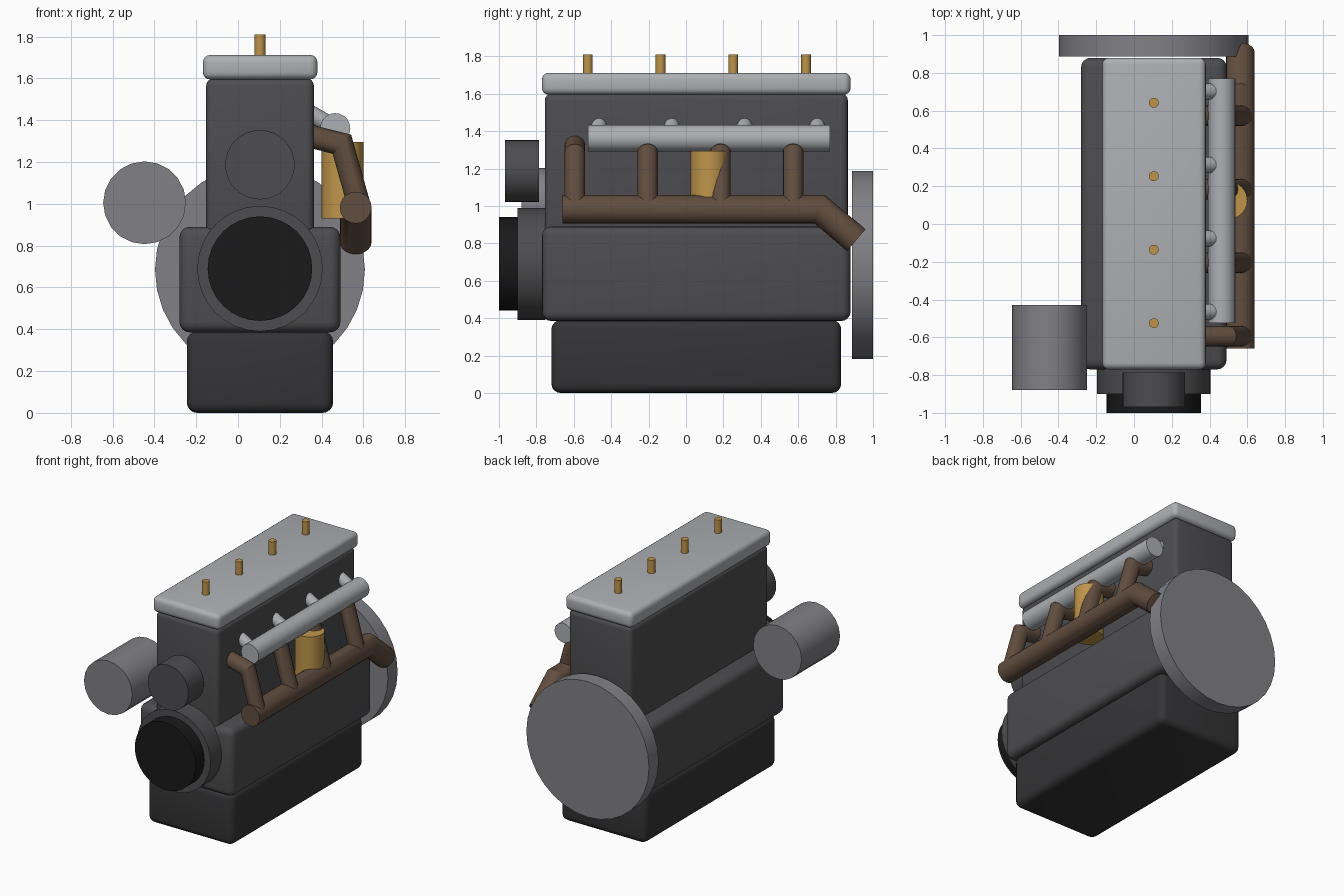
import bpy, bmesh, math
from mathutils import Vector

if "Cube" in bpy.data.objects:
    bpy.data.objects.remove(bpy.data.objects["Cube"])


def mat(name, r, g, b):
    m = bpy.data.materials.new(name)
    m.diffuse_color = (r, g, b, 1)
    m.use_nodes = True
    m.node_tree.nodes["Principled BSDF"].inputs["Base Color"].default_value = m.diffuse_color
    return m


DARK = mat("dark_iron", 0.035, 0.035, 0.038)
IRON = mat("iron", 0.075, 0.075, 0.08)
RUBBER = mat("rubber", 0.01, 0.01, 0.01)
ALLOY = mat("alloy", 0.42, 0.43, 0.45)
STEEL = mat("steel", 0.22, 0.22, 0.24)
RUST = mat("rusty_brown", 0.12, 0.075, 0.05)
BRASS = mat("brass", 0.52, 0.30, 0.07)


def finish(name, bm, material):
    bmesh.ops.recalc_face_normals(bm, faces=bm.faces)
    me = bpy.data.meshes.new(name)
    bm.to_mesh(me)
    bm.free()
    me.materials.append(material)
    ob = bpy.data.objects.new(name, me)
    bpy.context.collection.objects.link(ob)
    bpy.ops.object.select_all(action='DESELECT')
    ob.select_set(True)
    bpy.context.view_layer.objects.active = ob
    bpy.ops.object.shade_smooth_by_angle(angle=math.radians(31))
    return ob


def block(name, xs, ys, zs, bevel, material):
    """Rounded box given by its extents."""
    bm = bmesh.new()
    bmesh.ops.create_cube(bm, size=1)
    for v in bm.verts:
        v.co = [(a + b) / 2 + c * (b - a) for (a, b), c in zip((xs, ys, zs), v.co)]
    bmesh.ops.bevel(bm, geom=bm.edges[:], offset=bevel, segments=4, profile=0.5, affect='EDGES')
    return finish(name, bm, material)


def tube(name, points, radius, material, sides=32):
    """Capped pipe with mitred corners along a path."""
    pts = [Vector(p) for p in points]
    dirs = [(b - a).normalized() for a, b in zip(pts, pts[1:])]
    d = dirs[0]
    u = d.cross(Vector((1, 0, 0)) if abs(d.x) < 0.9 else Vector((0, 1, 0))).normalized()
    w = d.cross(u)
    ring = [pts[0] + radius * (u * math.cos(t) + w * math.sin(t))
            for t in (2 * math.pi * i / sides for i in range(sides))]
    bm = bmesh.new()
    prev = [bm.verts.new(p) for p in ring]
    bm.faces.new(prev)
    for i, d in enumerate(dirs):
        n = d + dirs[min(i + 1, len(dirs) - 1)]
        ring = [p + d * ((pts[i + 1] - p).dot(n) / d.dot(n)) for p in ring]
        cur = [bm.verts.new(p) for p in ring]
        for k in range(sides):
            j = (k + 1) % sides
            bm.faces.new((prev[k], prev[j], cur[j], cur[k]))
        prev = cur
    bm.faces.new(prev)
    return finish(name, bm, material)


def disc(name, x, z, y0, y1, radius, material, sides=32):
    return tube(name, [(x, y0, z), (x, y1, z)], radius, material, sides)


CX = 0.105  # crankshaft centre line

# Main castings
block("oil_pan", (-0.245, 0.455), (-0.72, 0.83), (0, 0.39), 0.05, DARK)
block("crankcase", (-0.28, 0.49), (-0.77, 0.88), (0.385, 0.89), 0.05, IRON)
block("cylinder_block", (-0.152, 0.363), (-0.755, 0.865), (0.83, 1.6), 0.035, IRON)
block("valve_cover", (-0.168, 0.38), (-0.77, 0.88), (1.595, 1.712), 0.035, ALLOY)

# Rotating parts and accessories
disc("crank_pulley", CX, 0.69, -1.0, -0.89, 0.25, RUBBER)
disc("timing_cover", CX, 0.69, -0.9, -0.75, 0.3, IRON)
disc("flywheel", CX, 0.685, 0.887, 1.0, 0.502, STEEL)
disc("water_pump", CX, 1.187, -0.968, -0.785, 0.166, IRON)
disc("alternator", -0.447, 1.005, -0.88, -0.43, 0.198, STEEL, 20)

# Oil filter
tube("oil_filter", [(0.5, 0.125, 0.93), (0.5, 0.125, 1.295)], 0.1, BRASS, 24)

# Intake rail and exhaust manifold
disc("intake_rail", 0.465, 1.362, -0.525, 0.77, 0.072, ALLOY, 20)
tube("exhaust_manifold", [(0.563, -0.66, 0.982), (0.563, 0.715, 0.982), (0.563, 0.91, 0.817)],
     0.076, RUST, 20)

# One set per cylinder
for i in range(4):
    s = 0.389 * i
    y = -0.525 + s
    tube(f"injector_{i+1}", [(CX, y, 1.69), (CX, y, 1.81)], 0.026, BRASS, 16)
    y = -0.465 + s
    tube(f"intake_runner_{i+1}", [(0.30, y, 1.457), (0.465, y, 1.362)], 0.042, ALLOY, 16)
    y = -0.594 + s
    tube(f"exhaust_runner_{i+1}", [(0.30, y, 1.335), (0.497, y, 1.285), (0.58, y, 0.99)],
         0.055, RUST, 16)
